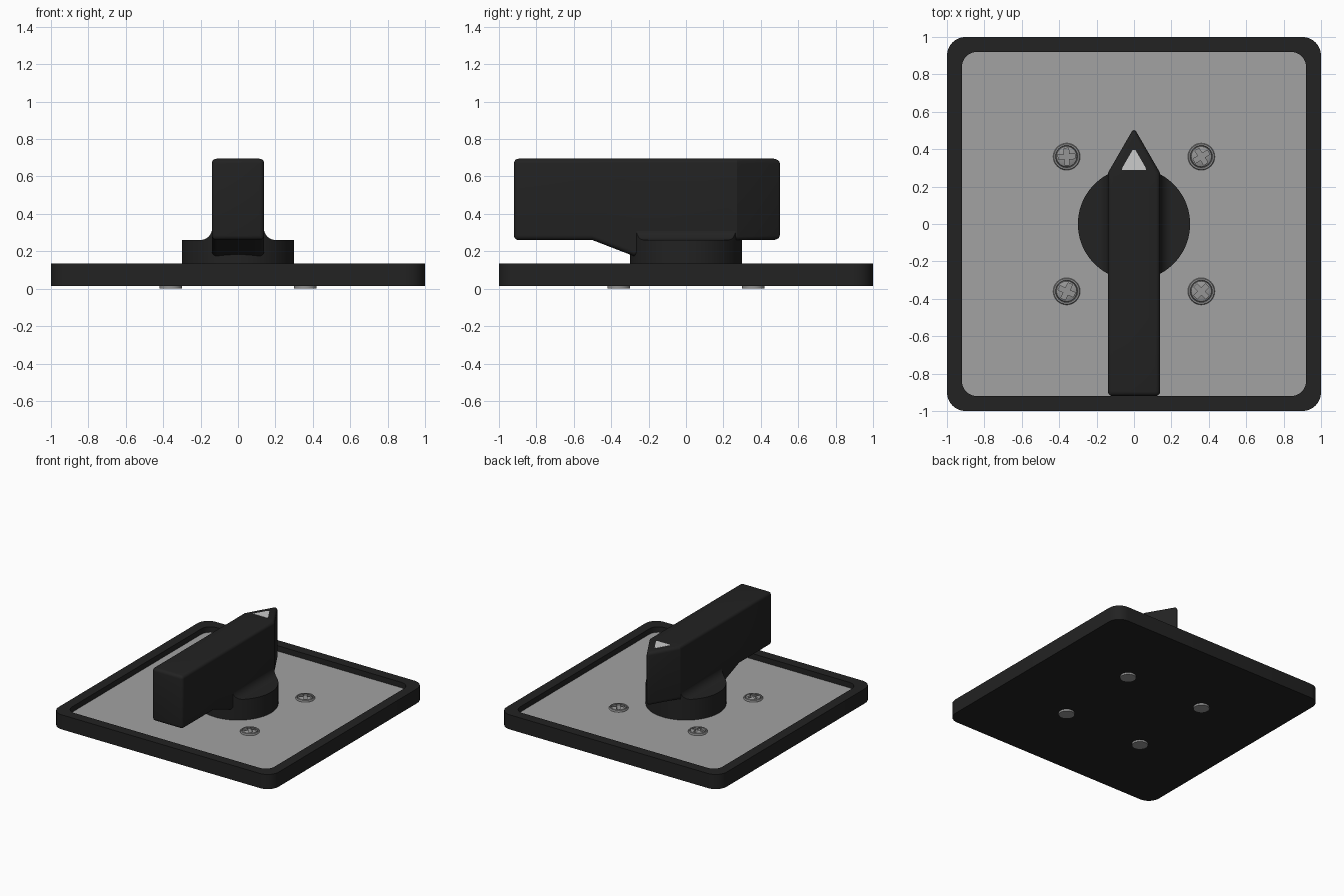
import bpy, bmesh
from math import sin, cos, pi, radians, sqrt

if "Cube" in bpy.data.objects:
    bpy.data.objects.remove(bpy.data.objects["Cube"])


def material(name, v):
    m = bpy.data.materials.new(name)
    m.diffuse_color = (v, v, v, 1)
    m.use_nodes = True
    m.node_tree.nodes["Principled BSDF"].inputs["Base Color"].default_value = m.diffuse_color
    return m


BLACK = material("black_plastic", 0.016)
PANEL = material("panel_grey", 0.36)
STEEL = material("screw_steel", 0.30)
LIGHT = material("marker_light", 0.55)


def activate(ob):
    bpy.ops.object.select_all(action='DESELECT')
    ob.select_set(True)
    bpy.context.view_layer.objects.active = ob


def smooth(ob):
    activate(ob)
    bpy.ops.object.shade_smooth_by_angle(angle=radians(20))


def loft(name, rings, mat):
    """Skin a list of equal-length point rings and cap both ends."""
    bm = bmesh.new()
    vs = [[bm.verts.new(p) for p in r] for r in rings]
    n = len(rings[0])
    for a, b in zip(vs, vs[1:]):
        for i in range(n):
            j = (i + 1) % n
            bm.faces.new((a[i], a[j], b[j], b[i]))
    bm.faces.new(vs[0])
    bm.faces.new(vs[-1])
    bmesh.ops.remove_doubles(bm, verts=bm.verts, dist=1e-5)
    bmesh.ops.recalc_face_normals(bm, faces=bm.faces)
    me = bpy.data.meshes.new(name)
    bm.to_mesh(me)
    bm.free()
    me.materials.append(mat)
    ob = bpy.data.objects.new(name, me)
    bpy.context.collection.objects.link(ob)
    return ob


def circle(r, z, n=96):
    return [(r * cos(2 * pi * i / n), r * sin(2 * pi * i / n), z) for i in range(n)]


def rounded_square(h, r, z, seg=8):
    pts = []
    for k, (sx, sy) in enumerate([(1, 1), (-1, 1), (-1, -1), (1, -1)]):
        for i in range(seg + 1):
            a = pi / 2 * (k + i / seg)
            pts.append((sx * (h - r) + r * cos(a), sy * (h - r) + r * sin(a), z))
    return pts


def prism(name, pts, z0, z1, mat):
    return loft(name, [[(x, y, z) for x, y in pts] for z in (z0, z1)], mat)


# Frame tray with raised rim, and recessed panel
smooth(loft("frame", [rounded_square(1, .1, .015), rounded_square(1, .1, .135),
                      rounded_square(.92, .08, .135), rounded_square(.92, .08, .075)], BLACK))
smooth(loft("panel", [rounded_square(.92, .08, .07), rounded_square(.92, .08, .09)], PANEL))

# Round knob base
smooth(loft("knob_base", [circle(.3, .08), circle(.3, .26)], BLACK))

# Lever: side stations (y, underside z, half width) ending in a pointed tip
TOP = .695
stations = [(-.92, .26, .14), (-.5, .26, .14), (-.28, .175, .14),
            (.2, .22, .14), (.2725, .26, .14), (.515, .26, 0)]
lever = loft("lever", [[(-w, y, b), (w, y, b), (w, y, TOP), (-w, y, TOP)]
                       for y, b, w in stations], BLACK)
activate(lever)
bev = lever.modifiers.new("round_edges", 'BEVEL')
bev.width, bev.segments, bev.angle_limit = .025, 5, radians(35)
bpy.ops.object.modifier_apply(modifier=bev.name)
smooth(lever)

# Concave fillets joining lever sides to the knob base
R = .065
for s, side in ((-1, "left"), (1, "right")):
    rings = []
    for i in range(11):
        a = pi / 2 * i / 10
        x, z = .138 + R - R * cos(a), .26 + R - R * sin(a)
        y = sqrt(.3 ** 2 - x * x)
        rings.append([(s * x, -y, z), (s * x, y, z), (s * x, y, .25), (s * x, -y, .25)])
    smooth(loft("lever_fillet_" + side, rings, BLACK))

# Pointer triangle on the lever top
prism("pointer_mark", [(-.065, .29), (.065, .29), (.06, .305), (.008, .395),
                       (-.008, .395), (-.06, .305)], .68, TOP + .0015, LIGHT)

# Cross-head screw passing through the plate
profile = [(.06, 0), (.06, .08), (.072, .08), (.072, .096), (.068, .102), (.060, .102),
           (.057, .094), (.054, .102), (.04, .108), (.02, .111)]
screw = loft("screw_1", [circle(r, z, 48) for r, z in profile], STEEL)
w, l = .013, .045
quarter = [(l, -w), (l, w), (w, w)]
cross = []
for k in range(4):
    c, s = [(1, 0), (0, 1), (-1, 0), (0, -1)][k]
    cross += [(x * c - y * s, x * s + y * c) for x, y in quarter]
cutter = prism("slot_cutter", cross, .095, .15, STEEL)
cutter.hide_render = True
activate(screw)
cut = screw.modifiers.new("slot", 'BOOLEAN')
cut.object, cut.operation, cut.solver = cutter, 'DIFFERENCE', 'EXACT'
bpy.ops.object.modifier_apply(modifier=cut.name)
bpy.data.objects.remove(cutter)
smooth(screw)

# Four screws, each turned differently
spots = [(-1, 1, 3), (1, 1, 32), (-1, -1, 65), (1, -1, 45)]
for i, (sx, sy, turn) in enumerate(spots):
    ob = screw if i == 0 else screw.copy()
    if i:
        ob.name = f"screw_{i + 1}"
        bpy.context.collection.objects.link(ob)
    ob.location = (.36 * sx, .36 * sy, 0)
    ob.rotation_euler.z = radians(turn)
